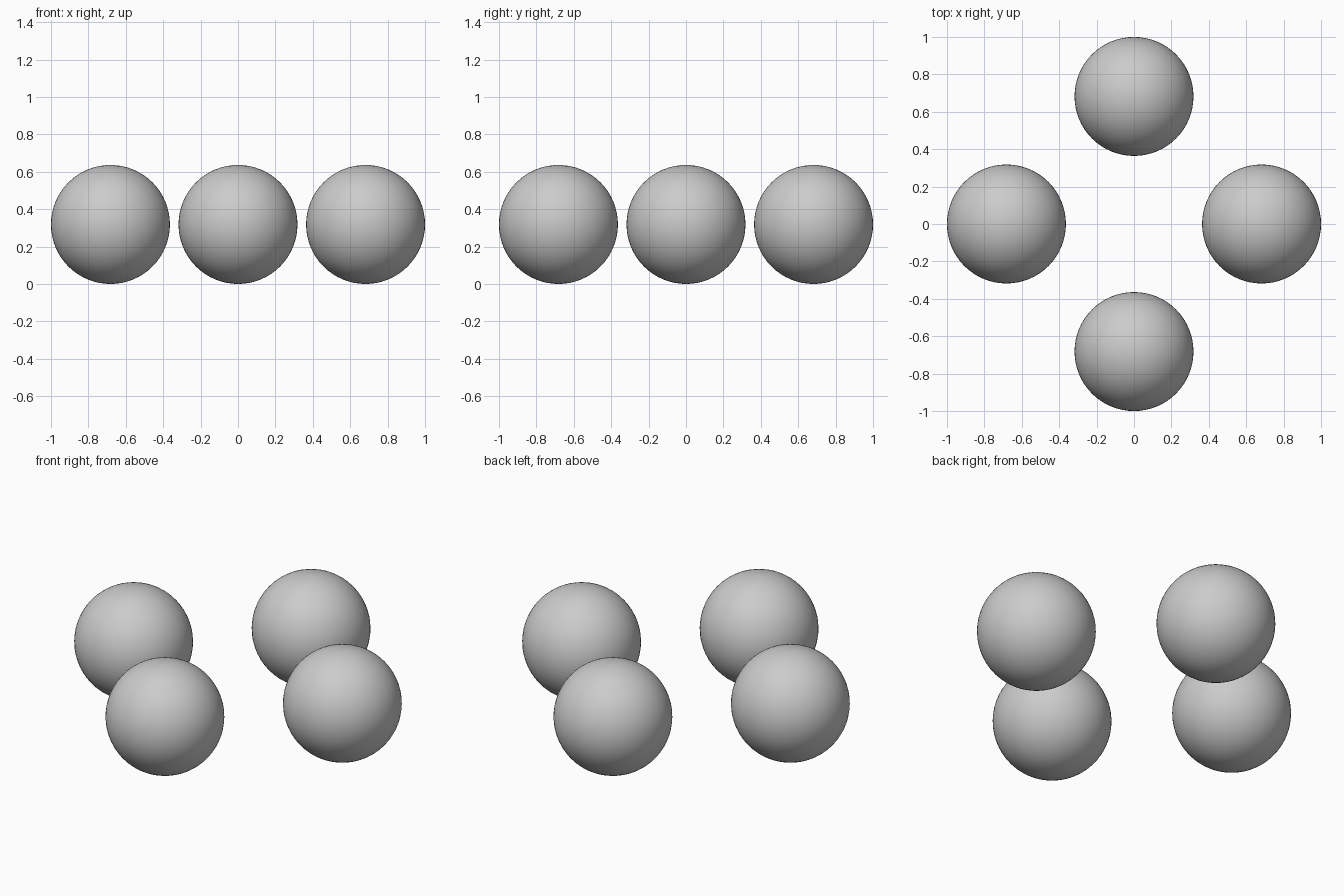
import bpy
import math

if "Cube" in bpy.data.objects:
    bpy.data.objects.remove(bpy.data.objects["Cube"])

RADIUS = 0.318
RING = 0.682

# Four smooth balls resting on the ground, evenly spaced around a circle
for i, name in enumerate(("ball_right", "ball_back", "ball_left", "ball_front")):
    a = i * math.pi / 2
    bpy.ops.mesh.primitive_uv_sphere_add(
        segments=64, ring_count=32, radius=RADIUS,
        location=(RING * math.cos(a), RING * math.sin(a), RADIUS))
    ball = bpy.context.object
    ball.name = name
    bpy.ops.object.shade_smooth()
